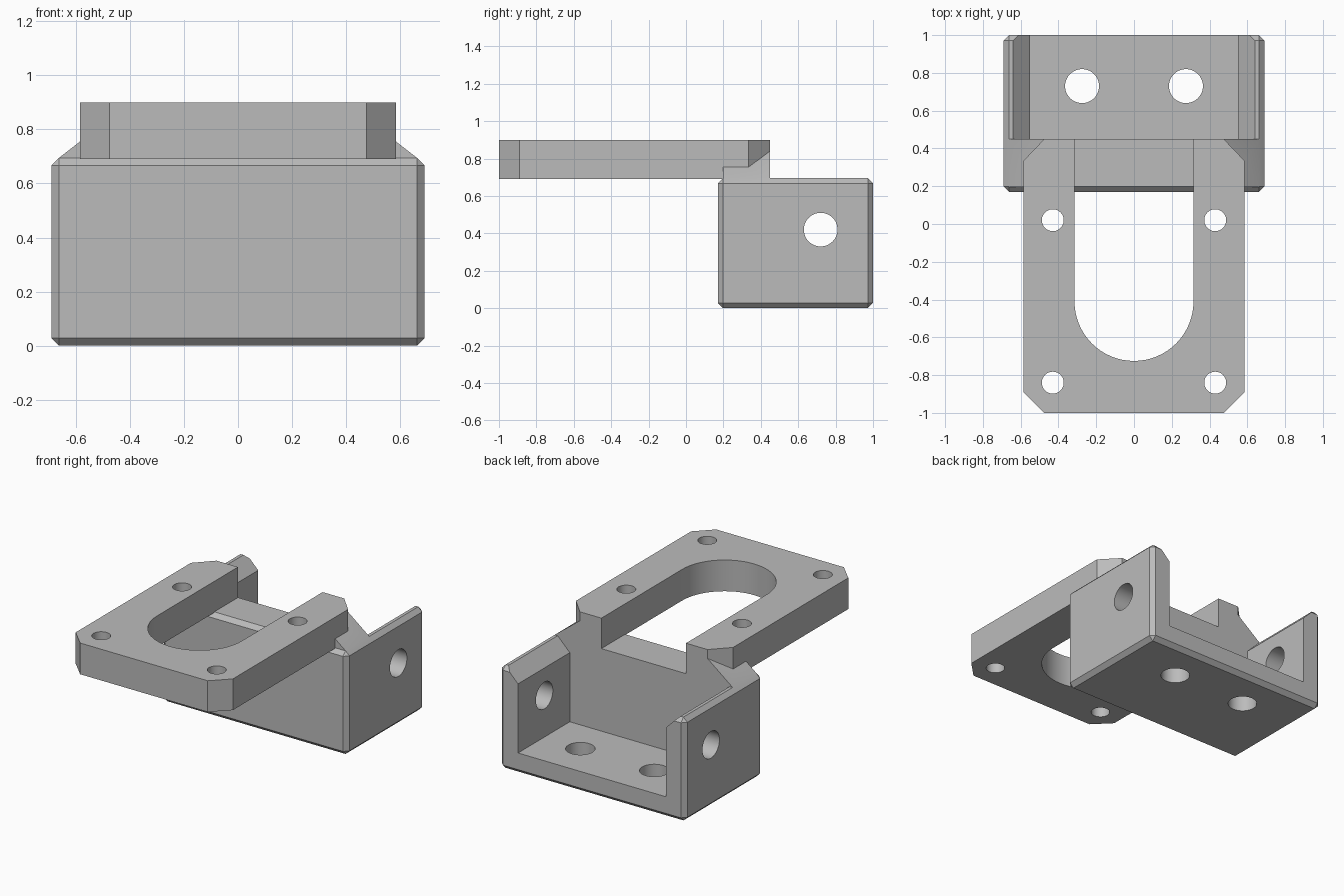
import bpy, bmesh, math
from mathutils import Vector

if "Cube" in bpy.data.objects:
    bpy.data.objects.remove(bpy.data.objects["Cube"])

grey = bpy.data.materials.new("grey_plastic")
grey.use_nodes = True
colour = (0.5, 0.5, 0.5, 1)
grey.diffuse_color = colour
grey.node_tree.nodes["Principled BSDF"].inputs["Base Color"].default_value = colour


def prism(name, points, axis, start, end):
    """Extrude a flat outline along x, y or z."""
    place = {"x": lambda a, b, t: (t, a, b),
             "y": lambda a, b, t: (a, t, b),
             "z": lambda a, b, t: (a, b, t)}[axis]
    bm = bmesh.new()
    face = bm.faces.new([bm.verts.new(place(a, b, start)) for a, b in points])
    side = bmesh.ops.extrude_face_region(bm, geom=[face])["geom"]
    shift = Vector(place(0, 0, end - start))
    bmesh.ops.translate(bm, vec=shift, verts=[g for g in side if isinstance(g, bmesh.types.BMVert)])
    bmesh.ops.recalc_face_normals(bm, faces=bm.faces)
    mesh = bpy.data.meshes.new(name)
    bm.to_mesh(mesh)
    bm.free()
    mesh.materials.append(grey)
    obj = bpy.data.objects.new(name, mesh)
    bpy.context.collection.objects.link(obj)
    return obj


def apply(obj, mod):
    bpy.context.view_layer.objects.active = obj
    bpy.ops.object.modifier_apply(modifier=mod.name)


def combine(obj, other, operation):
    mod = obj.modifiers.new(operation, "BOOLEAN")
    mod.operation, mod.solver, mod.object = operation, "EXACT", other
    apply(obj, mod)
    bpy.data.objects.remove(other)


def arc(cx, cy, r, start, end, steps):
    return [(cx + r * math.cos(start + (end - start) * i / steps),
             cy + r * math.sin(start + (end - start) * i / steps)) for i in range(steps + 1)]


def drill(obj, axis, a, b, r, start, end):
    circle = arc(a, b, r, 0, 2 * math.pi, 48)[:-1]
    combine(obj, prism("hole_cutter", circle, axis, start, end), "DIFFERENCE")


# Chamfered block forming the channel, open at the back and top
W, TOP, WALL = 0.69, 0.695, 0.45
bracket = prism("mounting_bracket", [(-W, 0.17), (W, 0.17), (W, 1), (-W, 1)], "z", 0, TOP)
bevel = bracket.modifiers.new("chamfer", "BEVEL")
bevel.width, bevel.segments = 0.028, 1
apply(bracket, bevel)

# Channel with flared upper edges
half = [(0.55, 0.14), (0.55, TOP - 0.09), (0.74, TOP + 0.1)]
outline = half + [(-x, z) for x, z in reversed(half)]
combine(bracket, prism("channel_cutter", outline, "y", WALL, 1.2), "DIFFERENCE")

# Holes through the floor and the side walls
for s in (-1, 1):
    drill(bracket, "z", s * 0.275, 0.73, 0.09, -0.1, 0.3)
drill(bracket, "x", 0.72, 0.42, 0.09, -0.8, 0.8)

# Motor plate with clipped corners
P, C = 0.585, 0.475
right = [(C, -1), (P, -0.89), (P, WALL - 0.115), (C, WALL)]
plate = prism("plate", right + [(-x, y) for x, y in reversed(right)], "z", 0.69, 0.9)

# Round-ended slot and screw holes
slot = arc(0, -0.41, 0.315, math.pi, 2 * math.pi, 32) + [(0.315, 0.6), (-0.315, 0.6)]
combine(plate, prism("slot_cutter", slot, "z", 0.5, 1.1), "DIFFERENCE")
for s in (-1, 1):
    for y in (0.02, -0.84):
        drill(plate, "z", s * 0.43, y, 0.058, 0.5, 1.1)
combine(bracket, plate, "UNION")

# Sloping gussets joining the plate to the block
for s in (-1, 1):
    wedge = [(s * 0.662, TOP), (s * 0.64, 0.68), (s * 0.44, 0.68), (s * 0.44, 0.84), (s * C, 0.84)]
    combine(bracket, prism("gusset", wedge, "y", 0.197, WALL), "UNION")

# Smooth round walls, keep the hard edges
bpy.ops.object.select_all(action="DESELECT")
bracket.select_set(True)
bpy.context.view_layer.objects.active = bracket
bpy.ops.object.shade_smooth_by_angle(angle=math.radians(25))
